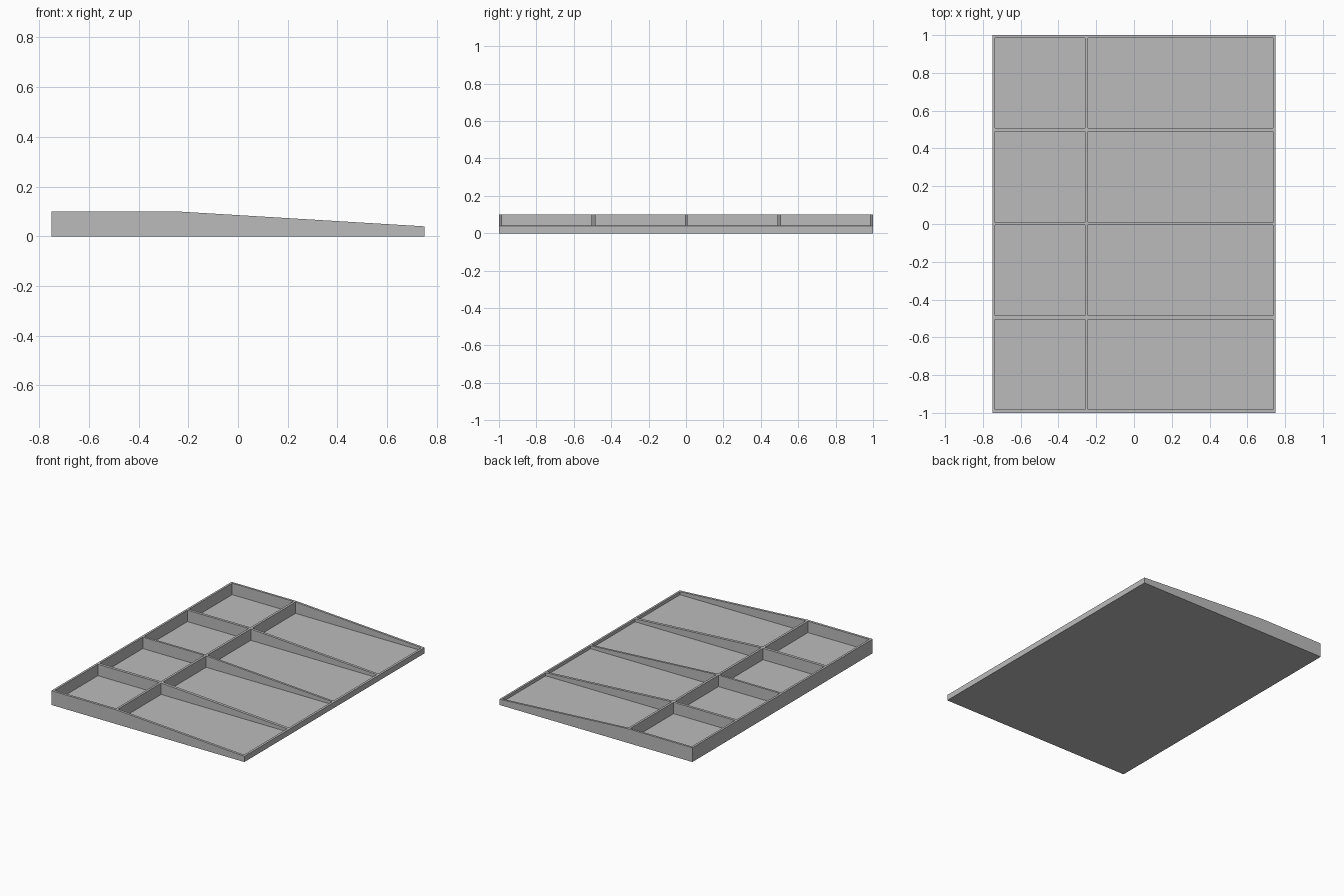
import bpy
import bmesh

cube = bpy.data.objects.get("Cube")
if cube:
    bpy.data.objects.remove(cube, do_unlink=True)

# Main dimensions
HALF_X, HALF_Y = 0.75, 1.0
HIGH, LOW, FLOOR = 0.10, 0.04, 0.02
KINK_X = -0.245
COLUMNS = [(-0.735, -0.259), (-0.243, 0.735)]
ROWS = [(-0.983, -0.505), (-0.485, -0.006), (0.009, 0.489), (0.507, 0.985)]

grey = bpy.data.materials.new("plain grey")
grey.use_nodes = True
colour = (0.5, 0.5, 0.5, 1)
grey.diffuse_color = colour
grey.node_tree.nodes["Principled BSDF"].inputs["Base Color"].default_value = colour


def add_prism(bm, profile, y0, y1):
    """Extrude an (x, z) profile from y0 to y1."""
    face = bm.faces.new([bm.verts.new((x, y0, z)) for x, z in profile])
    new = bmesh.ops.extrude_face_region(bm, geom=[face])["geom"]
    verts = [v for v in new if isinstance(v, bmesh.types.BMVert)]
    bmesh.ops.translate(bm, verts=verts, vec=(0, y1 - y0, 0))


def make_object(name, bm):
    bmesh.ops.recalc_face_normals(bm, faces=bm.faces)
    mesh = bpy.data.meshes.new(name)
    bm.to_mesh(mesh)
    bm.free()
    mesh.materials.append(grey)
    obj = bpy.data.objects.new(name, mesh)
    bpy.context.collection.objects.link(obj)
    return obj


# Sloped tray body
bm = bmesh.new()
add_prism(bm, [(-HALF_X, 0), (HALF_X, 0), (HALF_X, LOW),
               (KINK_X, HIGH), (-HALF_X, HIGH)], -HALF_Y, HALF_Y)
tray = make_object("divided_tray", bm)

# Compartments cut down to the floor
bm = bmesh.new()
for x0, x1 in COLUMNS:
    for y0, y1 in ROWS:
        add_prism(bm, [(x0, FLOOR), (x1, FLOOR), (x1, 2 * HIGH), (x0, 2 * HIGH)], y0, y1)
cutter = make_object("compartment_cutter", bm)
cutter.hide_render = True

# Apply the cut and discard the cutter
cut = tray.modifiers.new("compartments", 'BOOLEAN')
cut.operation = 'DIFFERENCE'
cut.solver = 'EXACT'
cut.object = cutter
bpy.context.view_layer.objects.active = tray
bpy.ops.object.modifier_apply(modifier=cut.name)
bpy.data.objects.remove(cutter, do_unlink=True)
